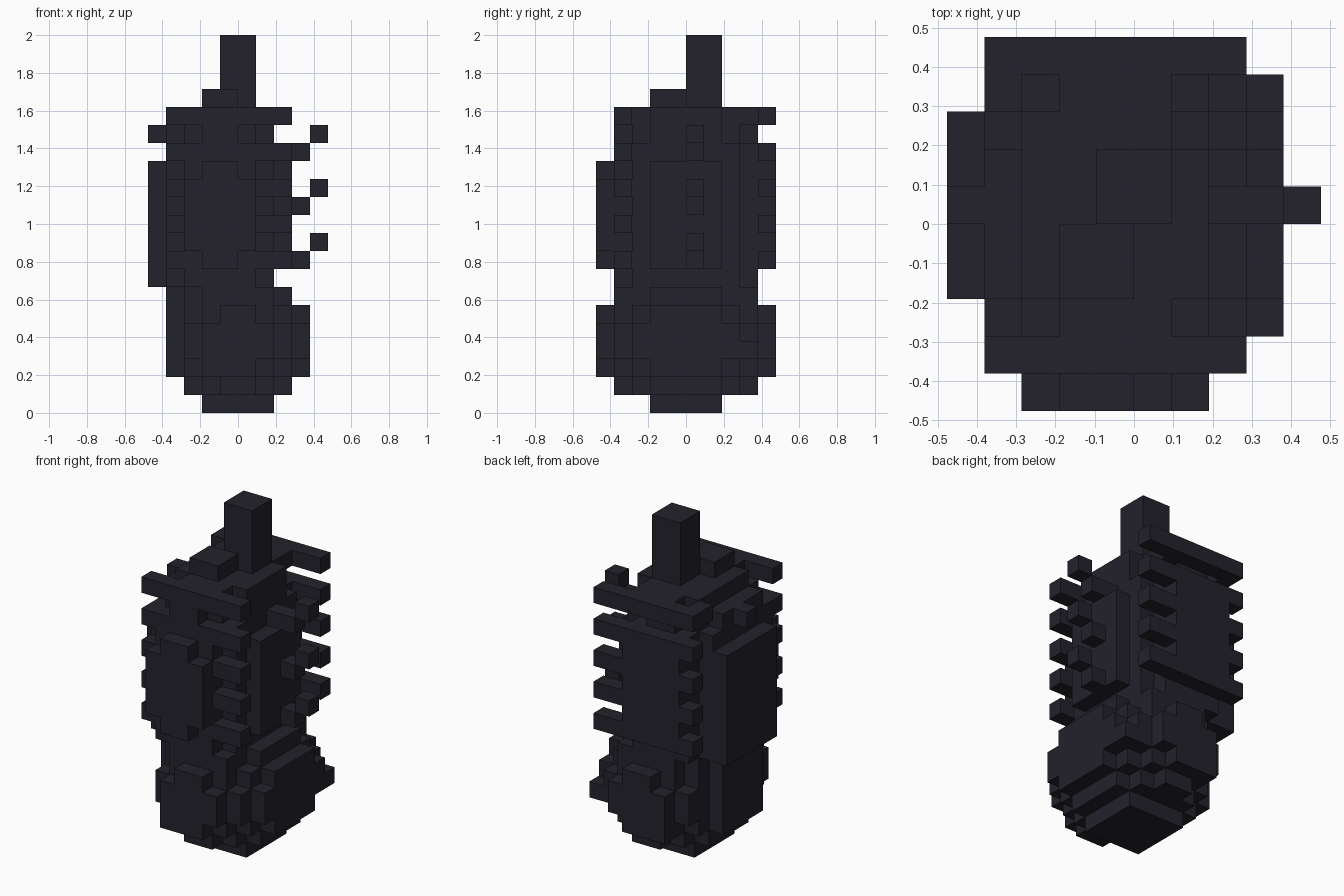
import bpy
import bmesh
from mathutils import Vector

cube = bpy.data.objects.get("Cube")
if cube:
    bpy.data.objects.remove(cube, do_unlink=True)

UNIT = 2 / 21                       # edge of one block
ORIGIN = Vector((-5, -5, 0))        # grid corner, in blocks

charcoal = bpy.data.materials.new("charcoal")
charcoal.use_nodes = True
colour = (0.017, 0.016, 0.025, 1)
charcoal.diffuse_color = colour
charcoal.node_tree.nodes["Principled BSDF"].inputs["Base Color"].default_value = colour

parts = {}


def fill(part, layers, *rects):
    """Add blocks to a part: rects are first and last block in x, then in y."""
    cells = parts.setdefault(part, set())
    for left, right, front, back in rects:
        for x in range(left, right + 1):
            for y in range(front, back + 1):
                cells.update((x, y, z) for z in layers)


# Rounded lower body, built from stepped cross-shaped layers
fill("lower_body", [0], (3, 6, 3, 6))
fill("lower_body", [1], (2, 7, 3, 6), (3, 6, 2, 7), (4, 5, 1, 8))
fill("lower_body", [2], (1, 8, 3, 6), (2, 7, 2, 7), (3, 6, 1, 8), (3, 5, 0, 9))
fill("lower_body", [3, 4], (1, 8, 3, 6), (8, 8, 2, 7), (2, 7, 1, 8), (3, 6, 0, 9))
fill("lower_body", [3], (8, 8, 8, 8))
fill("lower_body", [5], (1, 8, 3, 6), (2, 7, 2, 7), (3, 6, 1, 8), (4, 5, 0, 9))
fill("lower_body", [6], (1, 7, 3, 6), (2, 6, 2, 7), (3, 6, 1, 8))

# Upper body core with side plates
middle = range(8, 14)
fill("upper_body", [7], (0, 0, 3, 7), (1, 6, 2, 7), (2, 5, 1, 8))
fill("upper_body", middle, (0, 0, 3, 7), (1, 6, 2, 7), (7, 7, 3, 6), (2, 5, 1, 8))

# Front and back plates
fill("front_plate", middle, (3, 4, 0, 0))
fill("front_plate", range(9, 13), (2, 5, 0, 0))
fill("back_plate", middle, (2, 5, 9, 9))

# Ribs poking out at the corners on every second layer
for z in range(8, 17, 2):
    for y in (1, 9):
        fill("ribs", [z], (1, 1, y, y), (6, 7, y, y))
for z in (14, 16):
    for y in (1, 9):
        fill("ribs", [z], (1, 7, y, y))

# Stepped shoulders and cap
fill("shoulders", [14], (1, 6, 2, 7), (2, 5, 1, 8))
fill("shoulders", [15], (2, 5, 2, 7), (3, 4, 1, 8), (1, 6, 3, 6))
fill("cap", [16], (2, 6, 3, 6), (3, 5, 1, 9), (2, 5, 7, 7), (1, 1, 8, 9))
fill("cap_step", [17], (3, 4, 3, 4))

# Stem on top
fill("stem", range(17, 21), (4, 5, 5, 6))

# Pegs on both sides; the right ones climb outwards in pairs
fill("left_peg", [15], (0, 1, 5, 5))
for z in (8, 11, 14):
    fill("side_pegs", [z], (7, 8, 5, 5))
    fill("side_pegs", [z + 1], (9, 9, 5, 5))

solid = set().union(*parts.values())


def build(name, cells):
    """Make a mesh from the outer faces of the blocks."""
    bm = bmesh.new()
    verts = {}

    def corner(point):
        key = tuple(round(c) for c in point)
        if key not in verts:
            verts[key] = bm.verts.new((Vector(key) + ORIGIN) * UNIT)
        return verts[key]

    for cell in sorted(cells):
        base = Vector(cell)
        for axis in range(3):
            u, v = Vector(), Vector()
            u[(axis + 1) % 3] = v[(axis + 2) % 3] = 1
            for side in (0, 1):
                step = Vector()
                step[axis] = 2 * side - 1
                if tuple(round(c) for c in base + step) in solid:
                    continue
                start = base.copy()
                start[axis] += side
                loop = [start, start + u, start + u + v, start + v]
                if not side:
                    loop.reverse()
                bm.faces.new([corner(p) for p in loop])
    mesh = bpy.data.meshes.new(name)
    bm.to_mesh(mesh)
    bm.free()
    mesh.materials.append(charcoal)
    bpy.context.collection.objects.link(bpy.data.objects.new(name, mesh))


# Give each block to the first part that claims it
used = set()
for name, cells in parts.items():
    build(name, cells - used)
    used |= cells
